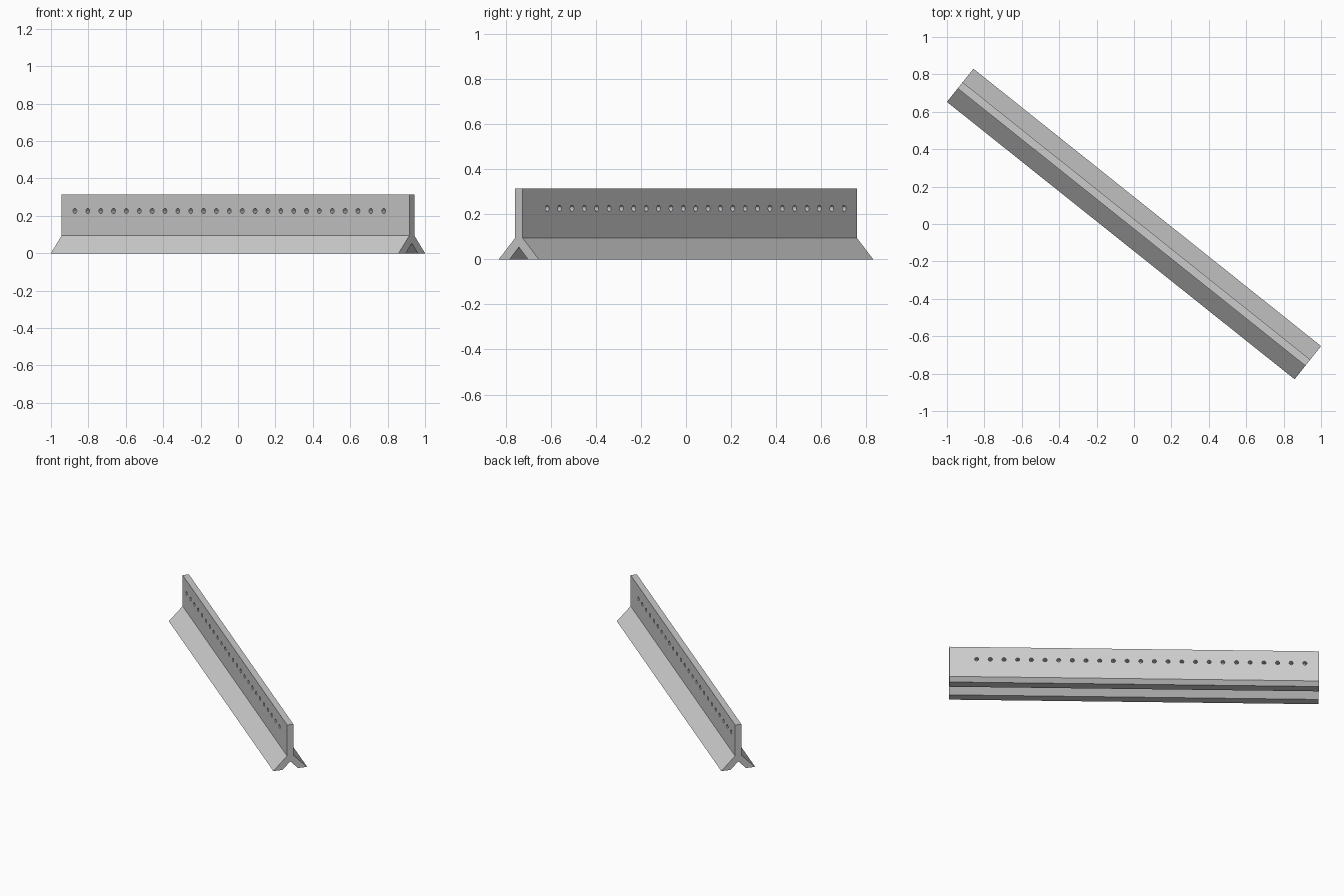
import bpy, bmesh, math
from mathutils import Matrix

if "Cube" in bpy.data.objects:
    bpy.data.objects.remove(bpy.data.objects["Cube"])

HALF_LEN = 1.189
TURN = Matrix.Rotation(math.radians(-38.58), 4, 'Z')

grey = bpy.data.materials.new("concrete grey")
grey.diffuse_color = (0.6, 0.6, 0.6, 1)
grey.use_nodes = True
grey.node_tree.nodes["Principled BSDF"].inputs["Base Color"].default_value = grey.diffuse_color


def make_object(name, bm):
    bm.transform(TURN)
    bmesh.ops.recalc_face_normals(bm, faces=bm.faces)
    mesh = bpy.data.meshes.new(name)
    bm.to_mesh(mesh)
    bm.free()
    mesh.materials.append(grey)
    ob = bpy.data.objects.new(name, mesh)
    bpy.context.collection.objects.link(ob)
    return ob


# Rail: inverted-Y profile (y, z), mirrored and extruded along its length
half = [(0.021, 0.315), (0.021, 0.095), (0.1135, 0.0), (0.052, 0.0)]
profile = half + [(0.0, 0.054)] + [(-y, z) for y, z in reversed(half)]
bm = bmesh.new()
face = bm.faces.new([bm.verts.new((-HALF_LEN, y, z)) for y, z in profile])
ext = bmesh.ops.extrude_face_region(bm, geom=[face], use_keep_orig=True)
moved = [g for g in ext["geom"] if isinstance(g, bmesh.types.BMVert)]
bmesh.ops.translate(bm, verts=moved, vec=(2 * HALF_LEN, 0, 0))
rail = make_object("y_section_rail", bm)

# Row of round holes through the upright web
bm = bmesh.new()
for i in range(25):
    s = -1.099 + i * 0.088
    place = Matrix.Translation((s, 0, 0.226)) @ Matrix.Rotation(math.pi / 2, 4, 'X')
    bmesh.ops.create_cone(bm, cap_ends=True, segments=12, radius1=0.0135,
                          radius2=0.0135, depth=0.1, matrix=place)
cutter = make_object("hole_cutter", bm)
cutter.hide_render = True

cut = rail.modifiers.new("holes", 'BOOLEAN')
cut.operation = 'DIFFERENCE'
cut.solver = 'EXACT'
cut.object = cutter
bpy.context.view_layer.objects.active = rail
rail.select_set(True)
bpy.ops.object.modifier_apply(modifier=cut.name)
bpy.data.objects.remove(cutter)
